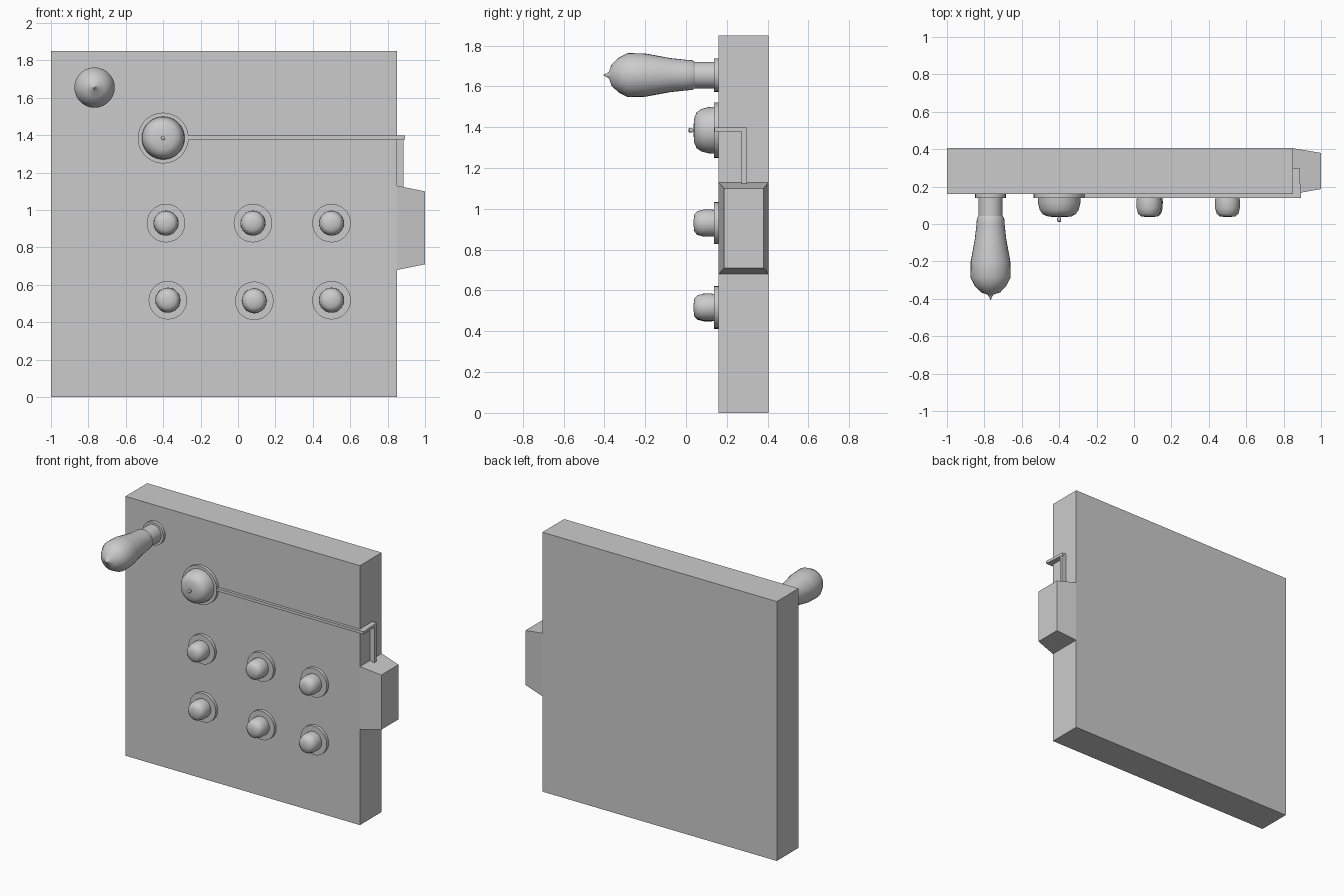
import bpy, bmesh, math
from mathutils import Vector

if "Cube" in bpy.data.objects:
    bpy.data.objects.remove(bpy.data.objects["Cube"])

FRONT = 0.16   # y of the panel's front face


def finish(name, bm, smooth=False):
    bmesh.ops.recalc_face_normals(bm, faces=bm.faces)
    me = bpy.data.meshes.new(name)
    bm.to_mesh(me)
    bm.free()
    ob = bpy.data.objects.new(name, me)
    bpy.context.collection.objects.link(ob)
    if smooth:
        bpy.ops.object.select_all(action='DESELECT')
        ob.select_set(True)
        bpy.context.view_layer.objects.active = ob
        bpy.ops.object.shade_smooth_by_angle(angle=math.radians(40))
    return ob


def skin(name, sections, smooth=False):
    """Join equal-sized cross-sections and cap both ends."""
    bm = bmesh.new()
    rings = [[bm.verts.new(p) for p in s] for s in sections]
    n = len(rings[0])
    for a, b in zip(rings, rings[1:]):
        for i in range(n):
            j = (i + 1) % n
            bm.faces.new((a[i], a[j], b[j], b[i]))
    bm.faces.new(rings[0])
    bm.faces.new(rings[-1])
    return finish(name, bm, smooth)


def lathe(name, x, z, profile, sides=28):
    """Revolve (radius, y) points about an axis along y."""
    angles = [2 * math.pi * i / sides for i in range(sides)]
    return skin(name, [[(x + r * math.cos(a), y, z + r * math.sin(a)) for a in angles]
                       for r, y in profile], True)


def rect_x(x, y0, y1, z0, z1):
    return [(x, y0, z0), (x, y1, z0), (x, y1, z1), (x, y0, z1)]


def box(name, x0, x1, y0, y1, z0, z1):
    return skin(name, [rect_x(x0, y0, y1, z0, z1), rect_x(x1, y0, y1, z0, z1)])


# Panel and the tapered block on its right edge
box("panel", -1, 0.85, FRONT, 0.405, 0, 1.85)
skin("side_block", [rect_x(0.85, FRONT, 0.405, 0.68, 1.13),
                    rect_x(1.0, 0.187, 0.38, 0.71, 1.10)])

# Pear-shaped handle with neck and collar
HX, HZ = -0.767, 1.655
lathe("handle_collar", HX, HZ, [(0.082, 0.165), (0.082, 0.138)])
lathe("handle_neck", HX, HZ, [(0.065, 0.15), (0.065, 0.03)])
lathe("handle_grip", HX, HZ, [
    (0.064, 0.045), (0.073, 0.03), (0.075, 0.0), (0.084, -0.08), (0.106, -0.20),
    (0.108, -0.285), (0.085, -0.33), (0.052, -0.365), (0.017, -0.377),
    (0.008, -0.39), (0.002, -0.405)])

# Large dome with base disc and small pin
DX, DZ = -0.40, 1.385
lathe("dome_base", DX, DZ, [(0.136, 0.165), (0.136, 0.138)], 36)
lathe("dome", DX, DZ, [(0.115, 0.145), (0.113, 0.11), (0.104, 0.075),
                       (0.088, 0.052), (0.06, 0.04), (0.02, 0.037)], 36)
lathe("dome_pin", DX, DZ, [(0.007, 0.05), (0.007, 0.033), (0.011, 0.031),
                           (0.011, 0.016), (0.006, 0.012)], 12)

# Six buttons, each a disc and a rounded knob
for x, z in [(-0.385, 0.93), (0.08, 0.93), (0.50, 0.93),
             (-0.375, 0.518), (0.087, 0.515), (0.50, 0.518)]:
    lathe("button_disc", x, z, [(0.103, 0.165), (0.103, 0.138)])
    lathe("button_knob", x, z, [(0.063, 0.15), (0.067, 0.12), (0.066, 0.085),
                                (0.058, 0.055), (0.042, 0.041), (0.012, 0.037)])

# Lever rod: across the front, around the edge, down to the block
box("rod_front", -0.30, 0.893, 0.140, 0.165, 1.378, 1.398)
skin("rod_side", [
    [(0.85, 0.14, 1.378), (0.893, 0.14, 1.378), (0.893, 0.14, 1.398), (0.85, 0.14, 1.398)],
    [(0.85, 0.30, 1.378), (0.884, 0.30, 1.378), (0.884, 0.30, 1.398), (0.85, 0.30, 1.398)]])
box("rod_drop", 0.848, 0.884, 0.273, 0.298, 1.11, 1.385)
